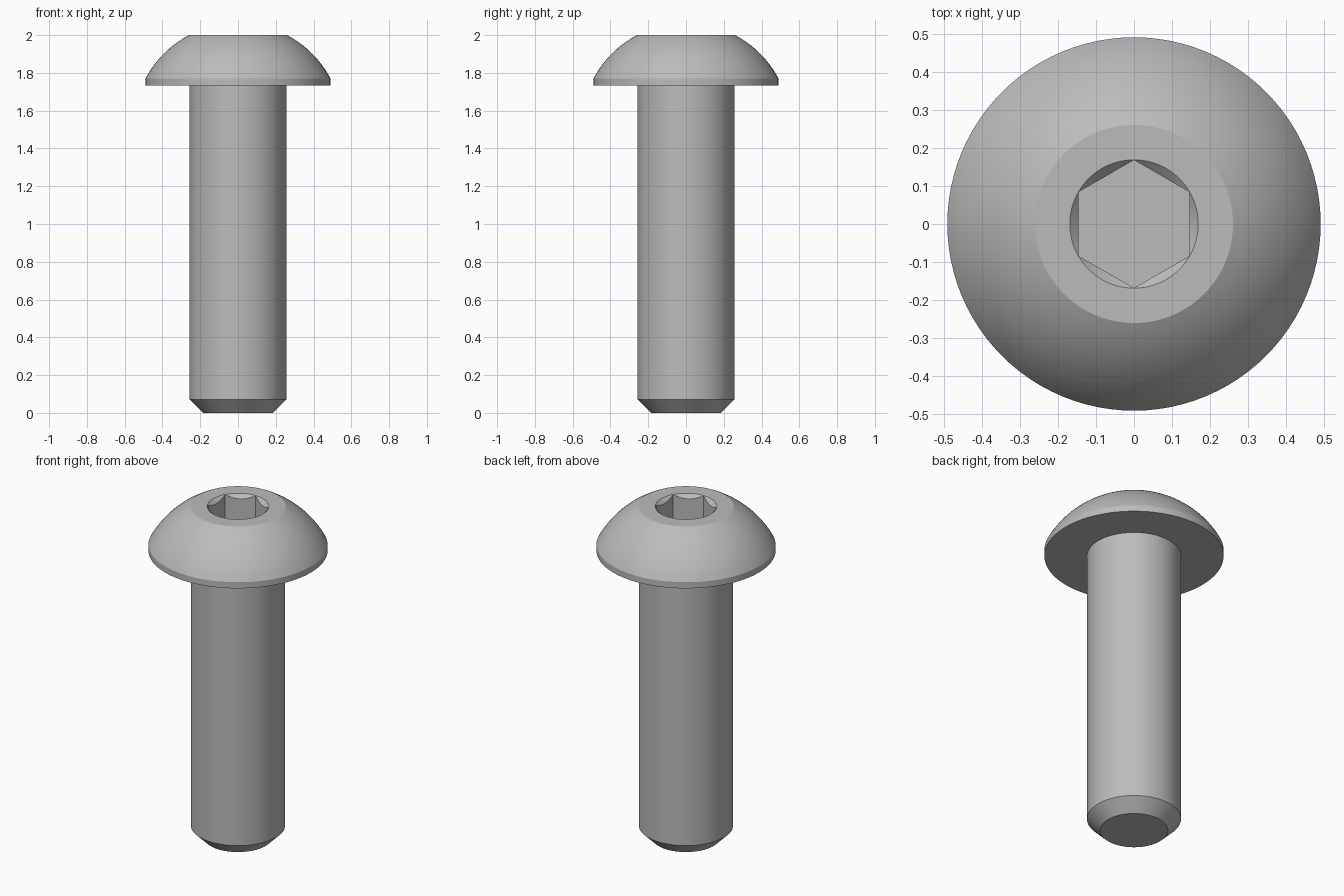
import bpy
import bmesh
from math import sin, cos, pi, radians, sqrt, atan2

default = bpy.data.objects.get("Cube")
if default:
    bpy.data.objects.remove(default)

steel = bpy.data.materials.new("grey steel")
steel.use_nodes = True
colour = (0.50, 0.50, 0.50, 1)
steel.diffuse_color = colour
steel.node_tree.nodes["Principled BSDF"].inputs["Base Color"].default_value = colour


def lathe(name, profile, sides, turn=0.0):
    """Closed solid of revolution from (radius, height) points, bottom to top."""
    bm = bmesh.new()
    rings = []
    for r, z in profile:
        angles = [turn + 2 * pi * i / sides for i in range(sides)]
        rings.append([bm.verts.new((r * cos(a), r * sin(a), z)) for a in angles])
    for low, high in zip(rings, rings[1:]):
        for i in range(sides):
            j = (i + 1) % sides
            bm.faces.new((low[i], low[j], high[j], high[i]))
    bm.faces.new(rings[0][::-1])
    bm.faces.new(rings[-1])
    mesh = bpy.data.meshes.new(name)
    bm.to_mesh(mesh)
    bm.free()
    mesh.materials.append(steel)
    obj = bpy.data.objects.new(name, mesh)
    bpy.context.collection.objects.link(obj)
    return obj


# Chamfered tip, shank, flange rim and spherical dome
top, rim, shank = 2.0, 0.49, 0.257
dome_base, dome_top_radius = 1.77, 0.26
centre = (dome_top_radius**2 + top**2 - rim**2 - dome_base**2) / (2 * (top - dome_base))
radius = sqrt(rim**2 + (dome_base - centre)**2)
start = atan2(dome_base - centre, rim)
end = atan2(top - centre, dome_top_radius)
steps = 14
dome = [(radius * cos(a), centre + radius * sin(a))
        for a in (start + (end - start) * i / steps for i in range(steps + 1))]
profile = [(0.185, 0), (shank, 0.072), (shank, 1.733), (rim, 1.733)] + dome
bolt = lathe("button_head_bolt", profile, 96)

# Hexagonal socket with a conical lead-in
socket = lathe("socket_cutter", [(0.168, 1.82), (0.168, 2.1)], 6, pi / 2)
lead_in = lathe("lead_in_cutter", [(0.1385, 1.97), (0.1685, 2.0), (0.1685, 2.1)], 96)

bpy.ops.object.select_all(action='DESELECT')
bpy.context.view_layer.objects.active = bolt
bolt.select_set(True)
for cutter in (socket, lead_in):
    cutter.hide_render = True
    cut = bolt.modifiers.new(cutter.name, 'BOOLEAN')
    cut.operation = 'DIFFERENCE'
    cut.solver = 'EXACT'
    cut.object = cutter
    bpy.ops.object.modifier_apply(modifier=cut.name)
    bpy.data.objects.remove(cutter)

bpy.ops.object.shade_smooth_by_angle(angle=radians(24))
